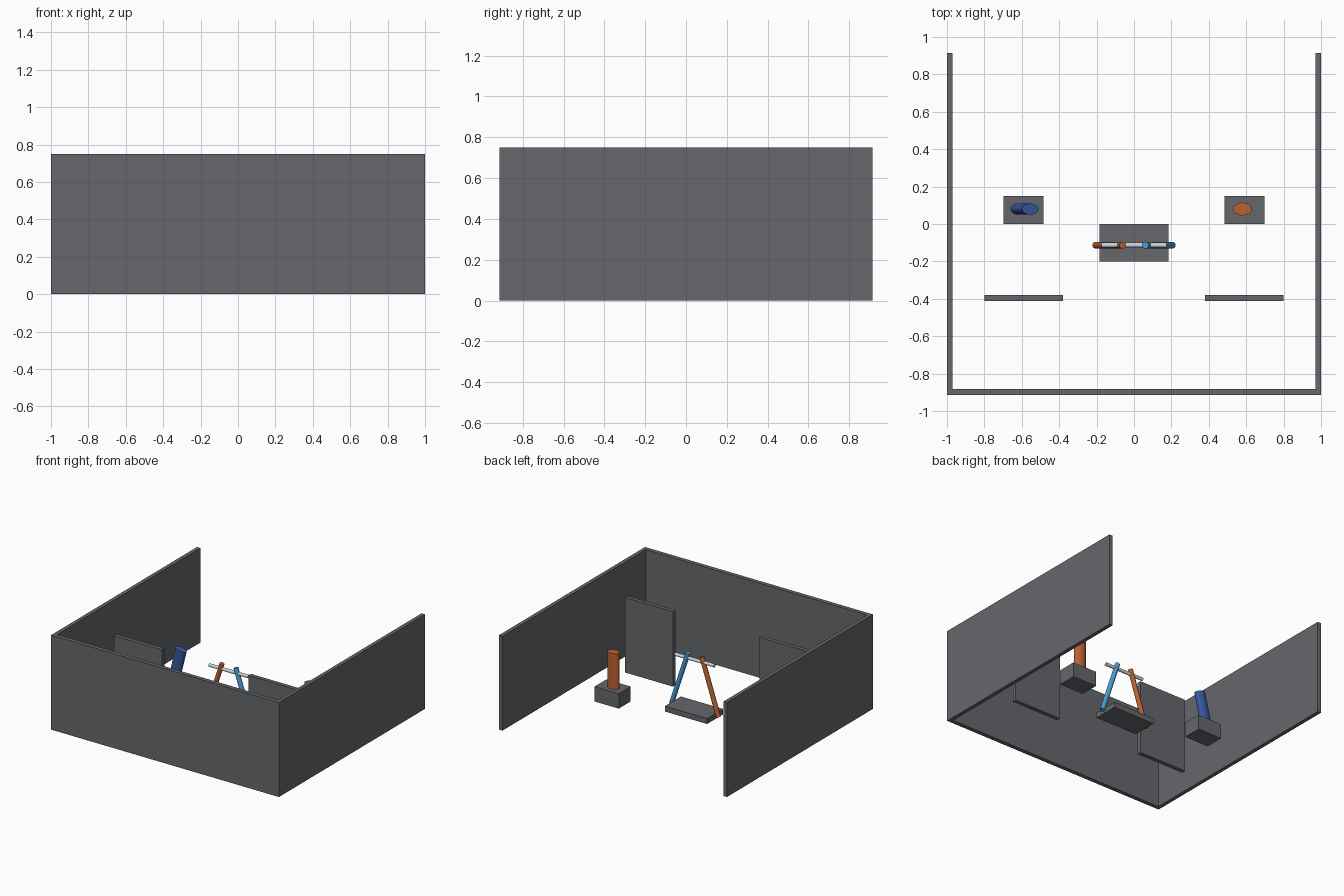
import bpy
import bmesh
import math
from mathutils import Matrix

if "Cube" in bpy.data.objects:
    bpy.data.objects.remove(bpy.data.objects["Cube"])


def material(name, rgb):
    m = bpy.data.materials.new(name)
    m.diffuse_color = (*rgb, 1)
    m.use_nodes = True
    m.node_tree.nodes["Principled BSDF"].inputs["Base Color"].default_value = m.diffuse_color
    return m


GREY = material("slate grey", (0.128, 0.136, 0.148))
ORANGE = material("burnt orange", (0.50, 0.125, 0.03))
NAVY = material("deep blue", (0.035, 0.10, 0.34))
SKY = material("sky blue", (0.07, 0.34, 0.66))
SILVER = material("pale silver", (0.60, 0.66, 0.70))


def add_object(name, bm, mat):
    mesh = bpy.data.meshes.new(name)
    bm.to_mesh(mesh)
    bm.free()
    mesh.materials.append(mat)
    obj = bpy.data.objects.new(name, mesh)
    bpy.context.collection.objects.link(obj)
    return obj


def box(name, x, y, z):
    """Box spanning the given (low, high) ranges."""
    bm = bmesh.new()
    bmesh.ops.create_cube(bm, size=1)
    for v in bm.verts:
        v.co = [lo + (c + 0.5) * (hi - lo) for c, (lo, hi) in zip(v.co, (x, y, z))]
    return add_object(name, bm, GREY)


def rod(name, centre, rx, ry, length, tilt, mat):
    """Elliptical cylinder, tilted about the y axis."""
    bm = bmesh.new()
    bmesh.ops.create_cone(bm, cap_ends=True, segments=32,
                          radius1=1, radius2=1, depth=1)
    bm.transform(Matrix.Translation(centre) @ Matrix.Rotation(tilt, 4, 'Y')
                 @ Matrix.Diagonal((rx, ry, length, 1)))
    obj = add_object(name, bm, mat)
    bpy.ops.object.select_all(action='DESELECT')
    obj.select_set(True)
    bpy.context.view_layer.objects.active = obj
    bpy.ops.object.shade_smooth_by_angle(angle=math.radians(40))
    return obj


# Outer walls, open at the back
box("front_wall", (-1, 1), (-0.915, -0.882), (0, 0.75))

for side, s in (("left", -1), ("right", 1)):
    def span(a, b):
        return tuple(sorted((s * a, s * b)))
    box(side + "_wall", span(0.97, 1), (-0.882, 0.915), (0, 0.75))
    # Free-standing panels and display plinths
    box(side + "_panel", span(0.38, 0.80), (-0.412, -0.38), (0.012, 0.607))
    box(side + "_plinth", span(0.485, 0.698), (0, 0.15), (0.012, 0.13))

# Low central base
box("centre_base", (-0.185, 0.185), (-0.2, 0), (0.012, 0.055))

# Sculptures on the plinths
rod("upright_column", (0.58, 0.08, 0.27), 0.049, 0.034, 0.285, 0, ORANGE)
rod("leaning_column", (-0.585, 0.08, 0.252), 0.045, 0.03, 0.255, 0.24, NAVY)

# Central frame: two leaning legs and a crossbar
rod("orange_leg", (-0.133, -0.113, 0.25), 0.018, 0.018, 0.46, 0.32, ORANGE)
rod("blue_leg", (0.133, -0.113, 0.25), 0.018, 0.018, 0.46, -0.32, SKY)
rod("crossbar", (0, -0.113, 0.428), 0.013, 0.013, 0.345, math.pi / 2, SILVER)
